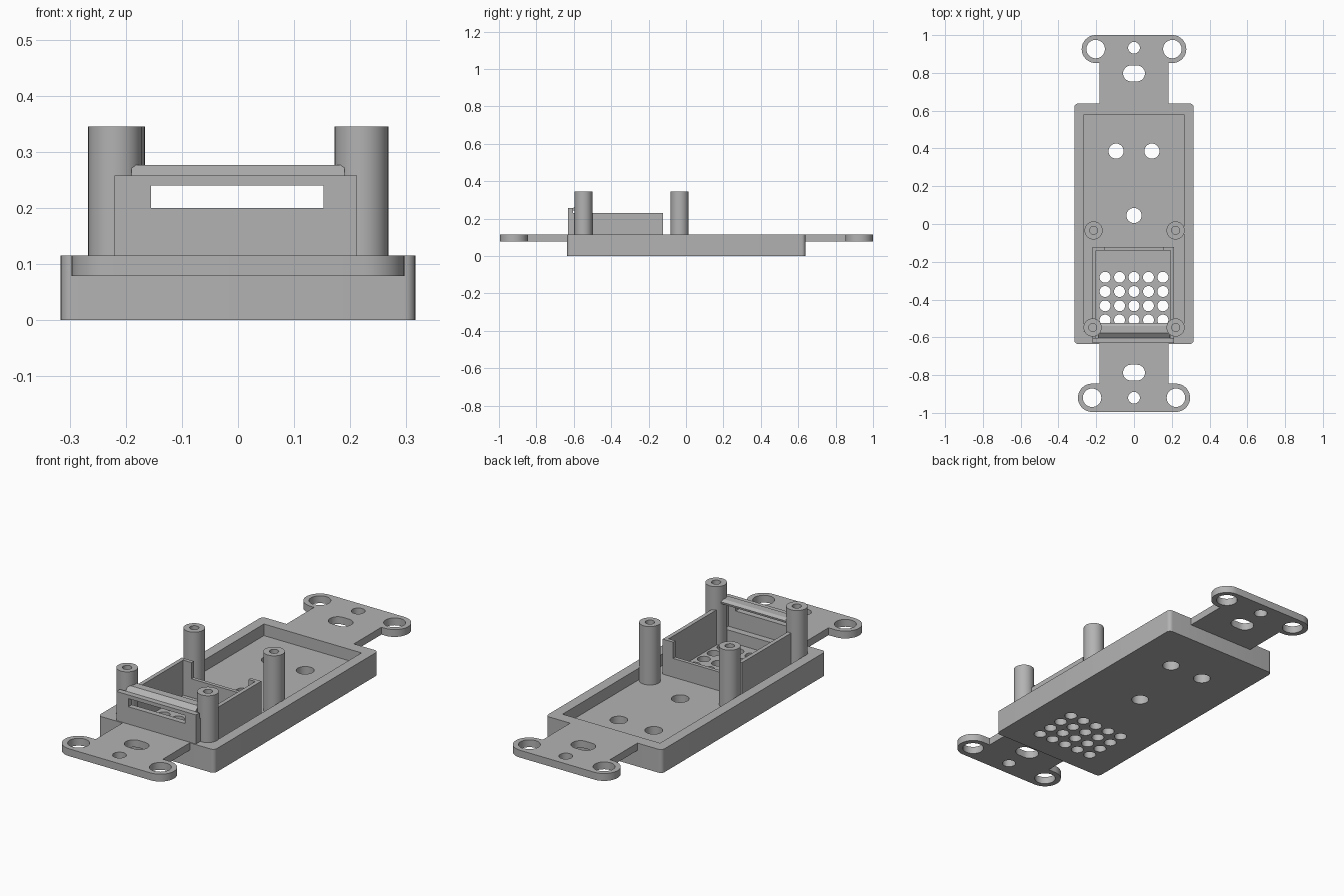
import bpy, bmesh
from math import sin, cos, pi, radians
from mathutils import Matrix

old = bpy.data.objects.get("Cube")
if old:
    bpy.data.objects.remove(old, do_unlink=True)

grey = bpy.data.materials.new("plain grey")
grey.use_nodes = True
COLOUR = (0.45, 0.45, 0.45, 1)
grey.diffuse_color = COLOUR
grey.node_tree.nodes["Principled BSDF"].inputs["Base Color"].default_value = COLOUR

TOP, FLOOR, TAB = 0.115, 0.058, 0.079


def arc(x, y, r, start, end, n=16):
    angles = [radians(start + (end - start) * i / n) for i in range(n + 1)]
    return [(x + r * cos(a), y + r * sin(a)) for a in angles]


def circle(x, y, r, n=32):
    return arc(x, y, r, 0, 360, n)[:-1]


def rect(x0, x1, y0, y1):
    return [(x0, y0), (x1, y0), (x1, y1), (x0, y1)]


def slot(y, half_length, r):
    d = half_length - r
    return arc(d, y, r, -90, 90) + arc(-d, y, r, 90, 270)


def rounded(hx, y0, y1, r):
    return (arc(hx - r, y1 - r, r, 0, 90, 6) + arc(r - hx, y1 - r, r, 90, 180, 6)
            + arc(r - hx, y0 + r, r, 180, 270, 6) + arc(hx - r, y0 + r, r, 270, 360, 6))


def solid(name, prisms, matrix=None):
    """Extrude each (outline, low, high) upright, as one object."""
    bm = bmesh.new()
    for outline, low, high in prisms:
        face = bm.faces.new([bm.verts.new((x, y, low)) for x, y in outline])
        up = bmesh.ops.extrude_face_region(bm, geom=[face])["geom"]
        verts = [v for v in up if isinstance(v, bmesh.types.BMVert)]
        bmesh.ops.translate(bm, verts=verts, vec=(0, 0, high - low))
    if matrix:
        bm.transform(matrix)
    bmesh.ops.recalc_face_normals(bm, faces=bm.faces)
    mesh = bpy.data.meshes.new(name)
    bm.to_mesh(mesh)
    bm.free()
    mesh.materials.append(grey)
    obj = bpy.data.objects.new(name, mesh)
    bpy.context.collection.objects.link(obj)
    return obj


def activate(obj):
    bpy.ops.object.select_all(action='DESELECT')
    obj.select_set(True)
    bpy.context.view_layer.objects.active = obj


def cut(obj, prisms):
    cutter = solid("cutter", prisms)
    cutter.hide_render = True
    mod = obj.modifiers.new("cut", 'BOOLEAN')
    mod.operation, mod.solver, mod.object = 'DIFFERENCE', 'EXACT', cutter
    activate(obj)
    bpy.ops.object.modifier_apply(modifier=mod.name)
    bpy.data.objects.remove(cutter, do_unlink=True)


def smooth(obj):
    activate(obj)
    bpy.ops.object.shade_smooth_by_angle(angle=radians(30))


# Main tray: recess, then mounting holes and speaker grille
tray = solid("tray", [(rounded(0.316, -0.635, 0.638, 0.02), 0, TOP)])
cut(tray, [(rect(-0.265, 0.265, -0.57, 0.58), FLOOR, 0.3)])
holes = [(circle(x, y, 0.04), -0.1, 0.2) for x, y in ((-0.095, 0.386), (0.095, 0.386), (0, 0.045))]
holes += [(circle(0.0765 * i, -0.282 - 0.0755 * j, 0.029), -0.1, 0.2)
          for i in range(-2, 3) for j in range(4)]
cut(tray, holes)
smooth(tray)

# Mounting ears at both ends
for name, side, lobe_x, lobe_y, r, slot_y, hole_y in (
        ("back_ear", 1, 0.203, 0.926, 0.074, 0.797, 0.933),
        ("front_ear", -1, 0.222, 0.92, 0.075, 0.787, 0.92)):
    outline = arc(lobe_x, lobe_y, r, -90, 90) + arc(-lobe_x, lobe_y, r, 90, 270)
    outline += [(-0.183, lobe_y - r), (-0.183, 0.625), (0.183, 0.625), (0.183, lobe_y - r)]
    ear = solid(name, [([(x, y * side) for x, y in outline], TAB, TOP)])
    cut(ear, [(circle(-lobe_x, lobe_y * side, 0.049), 0, 0.2),
              (circle(lobe_x, lobe_y * side, 0.049), 0, 0.2),
              (circle(0, hole_y * side, 0.031), 0, 0.2),
              (slot(slot_y * side, 0.058, 0.042), 0, 0.2)])
    smooth(ear)

# Four screw posts with blind holes
for name, x, y in (("front_right_post", -0.219, -0.548), ("front_left_post", 0.22, -0.548),
                   ("back_right_post", -0.214, -0.034), ("back_left_post", 0.22, -0.034)):
    post = solid(name, [(circle(x, y, 0.048), FLOOR - 0.005, 0.345)])
    cut(post, [(circle(x, y, 0.021), 0.245, 0.4)])
    smooth(post)

# Open box: side walls, low back wall with taller corners, slotted front wall
X0, X1, WALL = -0.22, 0.212, 0.02
BASE = FLOOR - 0.005
solid("right_wall", [(rect(X0, X0 + WALL, -0.61, -0.122), BASE, 0.23)])
solid("left_wall", [(rect(X1 - WALL, X1, -0.61, -0.122), BASE, 0.23)])
back = solid("back_wall", [(rect(X0 + 0.01, X1 - 0.01, -0.14, -0.1221), BASE, 0.2299)])
cut(back, [(rect(-0.155, 0.155, -0.2, 0), 0.15, 0.4)])
front = solid("front_wall", [(rect(X0, X1, -0.63, -0.603), TOP - 0.01, 0.258)])
cut(front, [(rect(-0.155, 0.152, -0.7, -0.5), 0.2, 0.24)])

# Snap lip: a profile in y and z, swept along x
profile = [(-0.612, 0.243), (-0.603, 0.258), (-0.578, 0.277), (-0.54, 0.277),
           (-0.525, 0.268), (-0.527, 0.258), (-0.575, 0.243)]
along_x = Matrix(((0, 0, 1, 0), (1, 0, 0, 0), (0, 1, 0, 0), (0, 0, 0, 1)))
solid("snap_lip", [(profile, -0.19, 0.19)], along_x)
